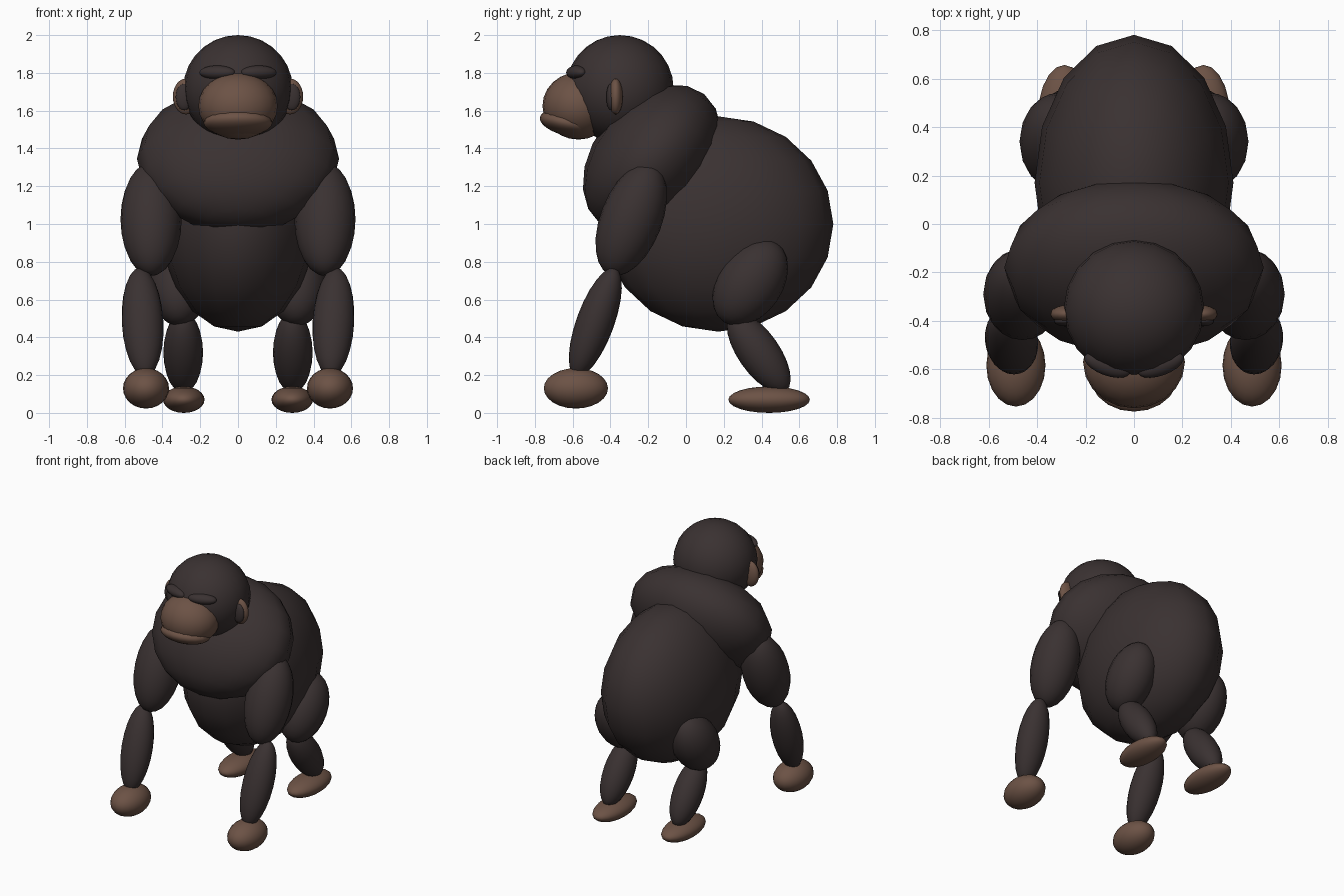
import bpy
from math import radians

cube = bpy.data.objects.get("Cube")
if cube:
    bpy.data.objects.remove(cube, do_unlink=True)


def make_material(name, color):
    mat = bpy.data.materials.new(name)
    mat.use_nodes = True
    mat.diffuse_color = color
    mat.node_tree.nodes["Principled BSDF"].inputs["Base Color"].default_value = color
    return mat


fur = make_material("dark_fur", (0.042, 0.031, 0.031, 1))
skin = make_material("brown_skin", (0.15, 0.085, 0.06, 1))


def blob(name, center, radii, mat=fur, pitch=0, roll=0, yaw=0, segments=20, rings=12):
    """Smooth ellipsoid; positive pitch leans its top towards the front."""
    bpy.ops.mesh.primitive_uv_sphere_add(segments=segments, ring_count=rings, radius=1)
    obj = bpy.context.object
    obj.name = name
    obj.location = center
    obj.scale = radii
    obj.rotation_euler = (radians(pitch), radians(roll), radians(yaw))
    obj.data.materials.append(mat)
    bpy.ops.object.shade_smooth()
    return obj


def pair(name, center, radii, mat=fur, pitch=0, roll=0, yaw=0):
    """Left part at +x and its mirror image at -x."""
    x, y, z = center
    blob("left_" + name, center, radii, mat, pitch, roll, yaw)
    blob("right_" + name, (-x, y, z), radii, mat, pitch, -roll, -yaw)


# Torso and head
blob("belly", (0, 0.17, 1.0), (0.41, 0.61, 0.57), segments=16, rings=10)
blob("chest", (0, -0.18, 1.345), (0.535, 0.31, 0.44), pitch=-39, segments=16, rings=10)
blob("head", (0, -0.35, 1.715), (0.29, 0.285, 0.285), segments=20, rings=14)

# Face
blob("muzzle", (0, -0.57, 1.625), (0.21, 0.19, 0.178), skin)
blob("lips", (0, -0.625, 1.535), (0.182, 0.152, 0.068), skin, pitch=-12)
pair("brow", (0.11, -0.58, 1.802), (0.1, 0.045, 0.037), yaw=20)

# Ears with a dark hollow on the front
pair("ear", (0.275, -0.372, 1.675), (0.07, 0.038, 0.095), skin)
pair("ear_hollow", (0.285, -0.4, 1.672), (0.045, 0.022, 0.07))

# Arms
pair("upper_arm", (0.46, -0.29, 1.025), (0.162, 0.163, 0.315), pitch=-21)
pair("forearm", (0.505, -0.48, 0.48), (0.11, 0.1, 0.305), pitch=-20, roll=3)
pair("hand", (0.487, -0.583, 0.13), (0.122, 0.17, 0.107), skin)

# Legs
pair("thigh", (0.312, 0.34, 0.69), (0.16, 0.172, 0.252), pitch=-34)
pair("shin", (0.29, 0.385, 0.32), (0.105, 0.11, 0.25), pitch=35)
pair("foot", (0.287, 0.44, 0.07), (0.11, 0.216, 0.07), skin)
